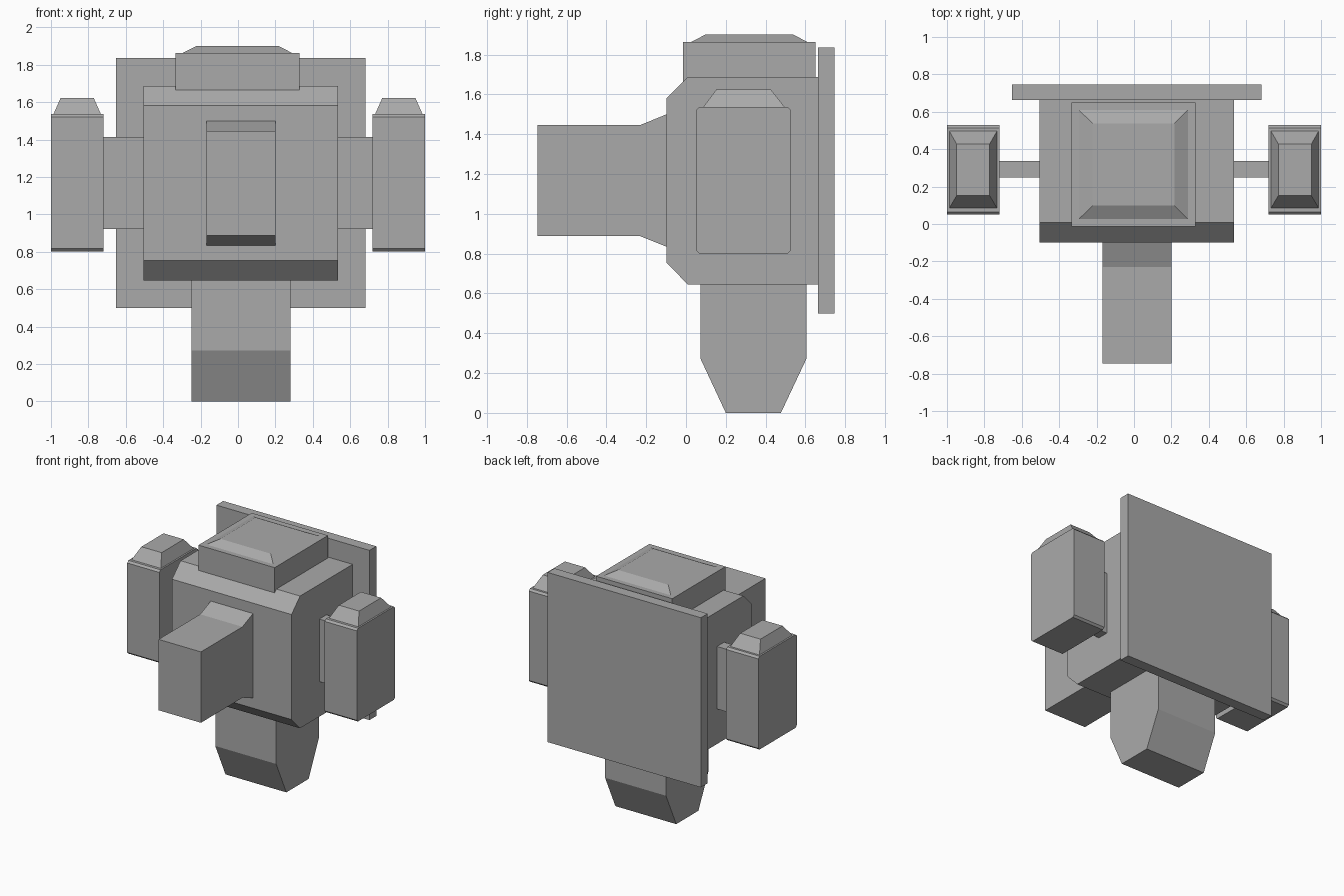
import bpy, bmesh

if "Cube" in bpy.data.objects:
    bpy.data.objects.remove(bpy.data.objects["Cube"])

grey = bpy.data.materials.new("plain grey")
grey.diffuse_color = (0.4, 0.4, 0.4, 1)
grey.use_nodes = True
grey.node_tree.nodes["Principled BSDF"].inputs["Base Color"].default_value = grey.diffuse_color


def finish(name, bm):
    bmesh.ops.recalc_face_normals(bm, faces=bm.faces)
    mesh = bpy.data.meshes.new(name)
    bm.to_mesh(mesh)
    bm.free()
    mesh.materials.append(grey)
    ob = bpy.data.objects.new(name, mesh)
    bpy.context.collection.objects.link(ob)
    return ob


def extrude_x(name, x0, x1, profile):
    """Solid from a (y, z) side profile spanning x0..x1."""
    bm = bmesh.new()
    face = bm.faces.new([bm.verts.new((x0, y, z)) for y, z in profile])
    new = bmesh.ops.extrude_face_region(bm, geom=[face])["geom"]
    verts = [v for v in new if isinstance(v, bmesh.types.BMVert)]
    bmesh.ops.translate(bm, verts=verts, vec=(x1 - x0, 0, 0))
    return finish(name, bm)


def box(name, x0, x1, y0, y1, z0, z1):
    return extrude_x(name, x0, x1, [(y0, z0), (y1, z0), (y1, z1), (y0, z1)])


def stack(name, levels):
    """Closed solid through rectangles (x0, x1, y0, y1, z), bottom to top."""
    bm = bmesh.new()
    rings = [[bm.verts.new(p) for p in
              ((a, c, z), (b, c, z), (b, d, z), (a, d, z))]
             for a, b, c, d, z in levels]
    bm.faces.new(rings[0])
    bm.faces.new(rings[-1])
    for lo, hi in zip(rings, rings[1:]):
        for i in range(4):
            j = (i + 1) % 4
            bm.faces.new((lo[i], lo[j], hi[j], hi[i]))
    return finish(name, bm)


# Main block with chamfered front edges
extrude_x("body", -0.506, 0.535, [
    (-0.098, 0.755), (0.008, 0.646), (0.662, 0.646),
    (0.662, 1.687), (0.008, 1.687), (-0.098, 1.582)])

# Flat panel on the back
box("back_plate", -0.652, 0.682, 0.662, 0.747, 0.50, 1.836)

# Forward arm, flared where it meets the body
extrude_x("front_arm", -0.169, 0.20, [
    (-0.747, 0.888), (-0.23, 0.888), (-0.098, 0.835),
    (-0.098, 1.50), (-0.23, 1.446), (-0.747, 1.446)])

# Lower leg, tapered front and back
extrude_x("lower_leg", -0.249, 0.281, [
    (0.20, 0), (0.477, 0), (0.605, 0.272),
    (0.605, 0.646), (0.073, 0.646), (0.073, 0.272)])

# Top block with raised bevelled lid
stack("top_block", [
    (-0.335, 0.329, -0.014, 0.65, 1.664),
    (-0.335, 0.329, -0.014, 0.65, 1.864),
    (-0.294, 0.288, 0.027, 0.609, 1.864),
    (-0.222, 0.216, 0.098, 0.538, 1.901)])

# Side pods on short brackets, with tapered caps
c = 0.015
for side, s in (("left", -1), ("right", 1)):
    inner = -0.506 if s < 0 else 0.535
    box(side + "_bracket", *sorted((inner, s * 0.72)), 0.248, 0.337, 0.922, 1.414)
    y0, y1, z0, z1 = 0.05, 0.528, 0.802, 1.536
    extrude_x(side + "_pod", *sorted((s * 0.72, s * 1.0)), [
        (y0 + c, z0), (y1 - c, z0), (y1, z0 + c), (y1, z1 - c),
        (y1 - c, z1), (y0 + c, z1), (y0, z1 - c), (y0, z0 + c)])
    stack(side + "_pod_cap", [
        (*sorted((s * 0.733, s * 0.987)), 0.086, 0.496, z1),
        (*sorted((s * 0.772, s * 0.948)), 0.152, 0.427, 1.624)])
